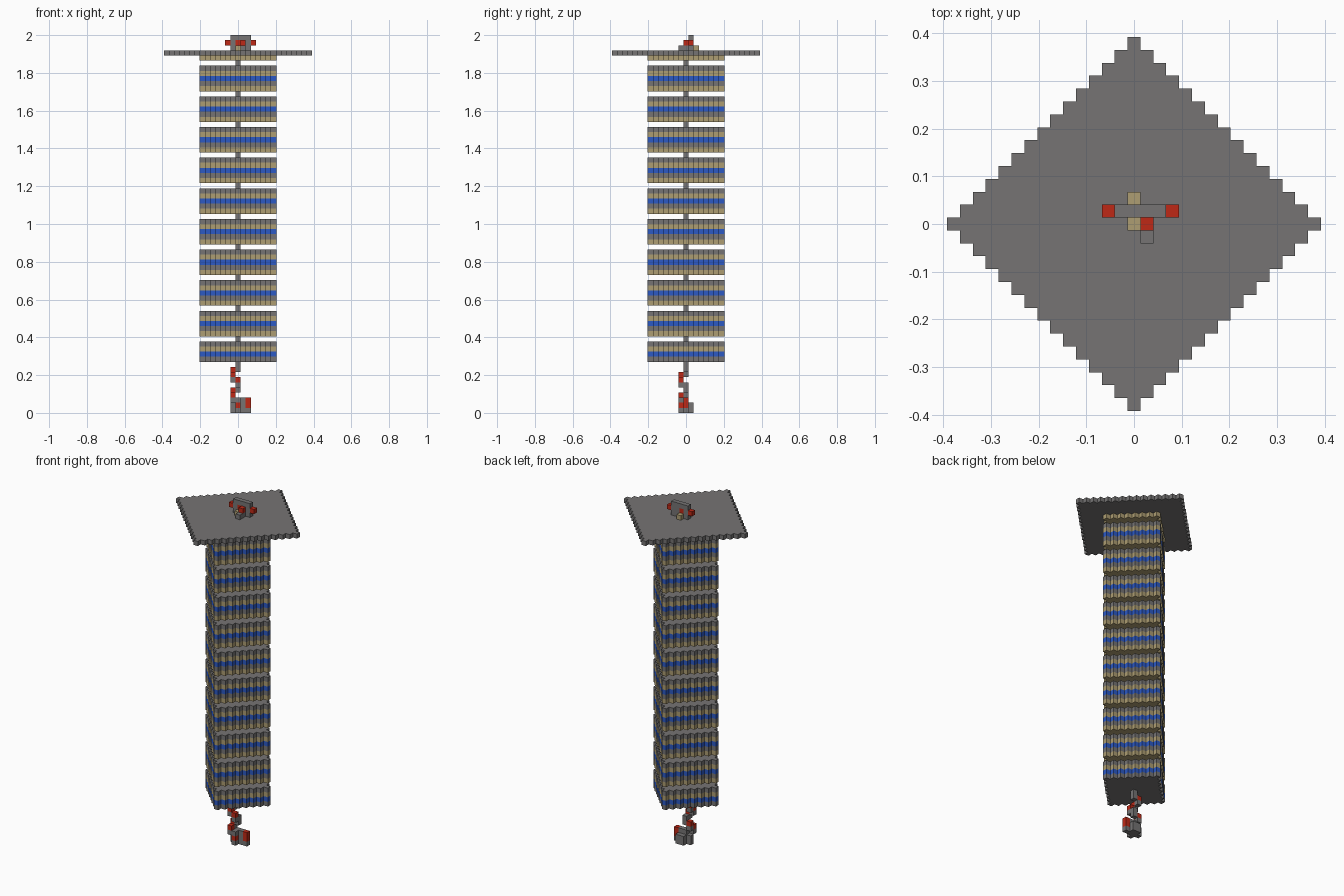
import bpy, bmesh
from mathutils import Matrix, Vector

if "Cube" in bpy.data.objects:
    bpy.data.objects.remove(bpy.data.objects["Cube"])

V = 2 / 74  # edge of one cube


def material(name, rgb):
    m = bpy.data.materials.new(name)
    m.use_nodes = True
    m.diffuse_color = (*rgb, 1)
    m.node_tree.nodes["Principled BSDF"].inputs["Base Color"].default_value = (*rgb, 1)
    return m


GREY, TAN, BLUE, RED = range(4)
MATS = [material("stone grey", (0.18, 0.175, 0.175)),
        material("sand tan", (0.42, 0.34, 0.17)),
        material("bright blue", (0.025, 0.10, 0.56)),
        material("brick red", (0.52, 0.022, 0.008))]


def finish(bm, name):
    bmesh.ops.recalc_face_normals(bm, faces=bm.faces)
    mesh = bpy.data.meshes.new(name)
    bm.to_mesh(mesh)
    bm.free()
    for m in MATS:
        mesh.materials.append(m)
    obj = bpy.data.objects.new(name, mesh)
    bpy.context.collection.objects.link(obj)
    return obj


def stepped_diamond(name, radius, start, colours):
    """Stack of diamond layers with a staircase outline, one colour per layer."""
    right = []
    for row in range(-radius, radius + 1):
        w = radius - abs(row) + 0.5
        right += [(w, row - 0.5), (w, row + 0.5)]
    outline = right + [(-x, y) for x, y in reversed(right)]
    bm = bmesh.new()
    rings = [[bm.verts.new((x * V, y * V, (start + k) * V)) for x, y in outline]
             for k in range(len(colours) + 1)]
    n = len(outline)
    for k, colour in enumerate(colours):
        for i in range(n):
            j = (i + 1) % n
            face = bm.faces.new((rings[k][i], rings[k][j], rings[k + 1][j], rings[k + 1][i]))
            face.material_index = colour
    bm.faces.new(rings[0]).material_index = colours[0]
    bm.faces.new(rings[-1]).material_index = colours[-1]
    return finish(bm, name)


def blocks(name, boxes):
    """Boxes given as (first cell, last cell, colour)."""
    bm = bmesh.new()
    for low, high, colour in boxes:
        low, high = Vector(low), Vector(high)
        centre = (low + high) / 2 + Vector((0, 0, 0.5))
        size = high - low + Vector((1, 1, 1))
        made = bmesh.ops.create_cube(
            bm, size=1,
            matrix=Matrix.Translation(centre * V) @ Matrix.Diagonal((*(size * V), 1)))
        for face in {f for v in made["verts"] for f in v.link_faces}:
            face.material_index = colour
    return finish(bm, name)


# Tower tiers with striped sides
stripes = [TAN, GREY, BLUE, TAN, GREY]
stepped_diamond("lowest_tier", 7, 10, stripes[1:])
for tier in range(9):
    stepped_diamond(f"tier_{tier + 1}", 7, 15 + 6 * tier, stripes)

# Roof plate and the layer under it
stepped_diamond("roof_underlayer", 7, 69, [TAN])
stepped_diamond("roof_plate", 14, 70, [GREY])

# Post joining the tiers
blocks("centre_post", [((0, 0, 11), (0, 0, 69), GREY)])

# Spiral tail below the tower
spiral = [(0, -1), (0, 0), (-1, 0), (-1, -1)]
turn = {9: 1, 8: 2, 7: 3, 6: 0, 5: 1, 4: 2, 3: 3}
cells = []
for z, t in turn.items():
    here, above = spiral[t], spiral[t - 1]
    cells.append(((*here, z), (*here, z), RED if z in (8, 7, 6, 4, 3) else GREY))
    if z < 9:
        cells.append(((*above, z), (*above, z), GREY))
blocks("spiral_tail", cells)

# Foot of the tail
blocks("tail_foot", [
    ((-1, 0, 0), (1, 0, 1), GREY),
    ((2, 0, 0), (2, 0, 0), GREY),
    ((2, 0, 1), (2, 0, 2), RED),
    ((0, 0, 2), (1, 0, 2), GREY),
    ((0, 1, 0), (1, 1, 1), GREY),
    ((0, -1, 0), (0, -1, 0), GREY),
    ((0, -1, 1), (0, -1, 1), RED),
    ((-1, -1, 2), (0, -1, 2), GREY)])

# Ornament on the roof
blocks("roof_ornament", [
    ((-1, 1, 71), (2, 1, 71), GREY),
    ((-1, 1, 72), (-1, 1, 72), GREY),
    ((0, 1, 72), (0, 1, 72), RED),
    ((1, 1, 72), (2, 1, 72), GREY),
    ((-1, 1, 73), (2, 1, 73), GREY),
    ((-2, 1, 72), (-2, 1, 72), RED),
    ((3, 1, 72), (3, 1, 72), RED),
    ((0, 0, 71), (0, 0, 71), TAN),
    ((0, 2, 71), (0, 2, 71), TAN),
    ((1, 0, 71), (1, 0, 71), GREY),
    ((1, 0, 72), (1, 0, 72), RED),
    ((1, -1, 71), (1, -1, 71), GREY)])
